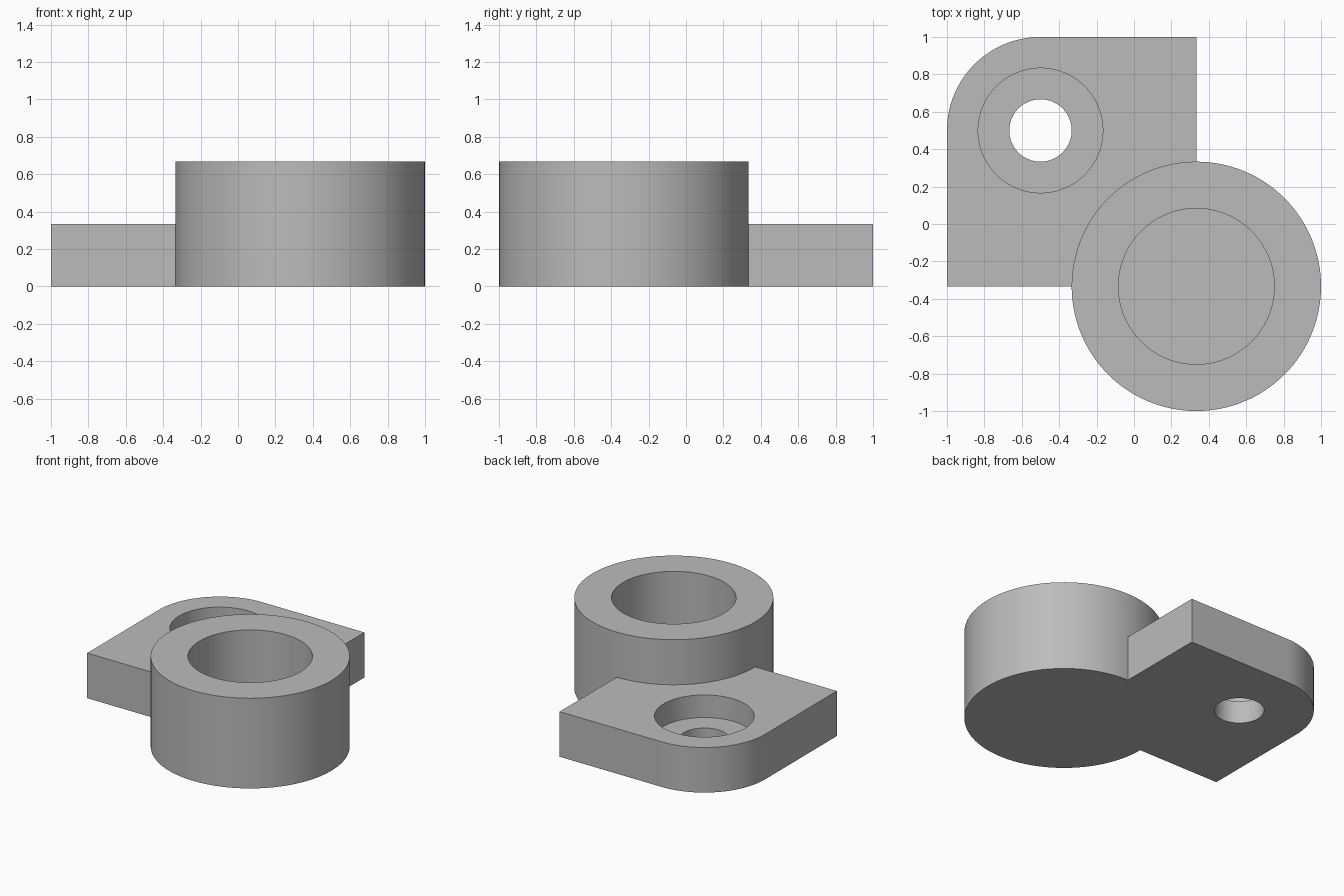
import bpy
import bmesh
import math

cube = bpy.data.objects.get("Cube")
if cube:
    bpy.data.objects.remove(cube, do_unlink=True)

THIRD = 1 / 3
PLATE_H, RING_H = THIRD, 2 * THIRD
RING = (THIRD, -THIRD)
BOLT = (-0.5, 0.5)

grey = bpy.data.materials.new("plain grey")
grey.use_nodes = True
colour = (0.5, 0.5, 0.5, 1)
grey.diffuse_color = colour
grey.node_tree.nodes["Principled BSDF"].inputs["Base Color"].default_value = colour


def circle(centre, radius, start=0, sweep=360, steps=128):
    """Points along an arc; a full turn omits the repeated end point."""
    count = steps if sweep == 360 else steps + 1
    angles = [math.radians(start + sweep * i / steps) for i in range(count)]
    return [(centre[0] + radius * math.cos(a), centre[1] + radius * math.sin(a))
            for a in angles]


def prism(name, outline, bottom, top):
    """Extrude a flat outline between two heights."""
    bm = bmesh.new()
    face = bm.faces.new([bm.verts.new((x, y, bottom)) for x, y in outline])
    side = bmesh.ops.extrude_face_region(bm, geom=[face])["geom"]
    bmesh.ops.translate(bm, vec=(0, 0, top - bottom),
                        verts=[v for v in side if isinstance(v, bmesh.types.BMVert)])
    bmesh.ops.recalc_face_normals(bm, faces=bm.faces)
    mesh = bpy.data.meshes.new(name)
    bm.to_mesh(mesh)
    bm.free()
    mesh.materials.append(grey)
    obj = bpy.data.objects.new(name, mesh)
    bpy.context.collection.objects.link(obj)
    return obj


# Mounting plate with one rounded corner
outline = [(-1, -THIRD), (THIRD, -THIRD), (THIRD, 1)]
outline += circle(BOLT, 0.5, 90, 90, 32)
bracket = prism("ring_bracket", outline, 0, PLATE_H)

# Ring body, then its bore, the bolt hole and the counterbore
tools = [
    (prism("ring_body", circle(RING, 2 * THIRD), 0, RING_H), "UNION"),
    (prism("ring_bore", circle(RING, 5 / 12), -1, 1), "DIFFERENCE"),
    (prism("bolt_hole", circle(BOLT, 1 / 6), -1, 1), "DIFFERENCE"),
    (prism("counterbore", circle(BOLT, THIRD), PLATE_H / 2, 1), "DIFFERENCE"),
]
for tool, operation in tools:
    mod = bracket.modifiers.new(tool.name, "BOOLEAN")
    mod.object = tool
    mod.operation = operation
    mod.solver = "EXACT"

# Bake the cuts and remove the helpers
depsgraph = bpy.context.evaluated_depsgraph_get()
baked = bpy.data.meshes.new_from_object(bracket.evaluated_get(depsgraph))
bracket.modifiers.clear()
bracket.data = baked
for tool, _ in tools:
    bpy.data.objects.remove(tool, do_unlink=True)

# Smooth round walls, sharp rims
bpy.ops.object.select_all(action="DESELECT")
bracket.select_set(True)
bpy.context.view_layer.objects.active = bracket
bpy.ops.object.shade_smooth_by_angle(angle=math.radians(30))
